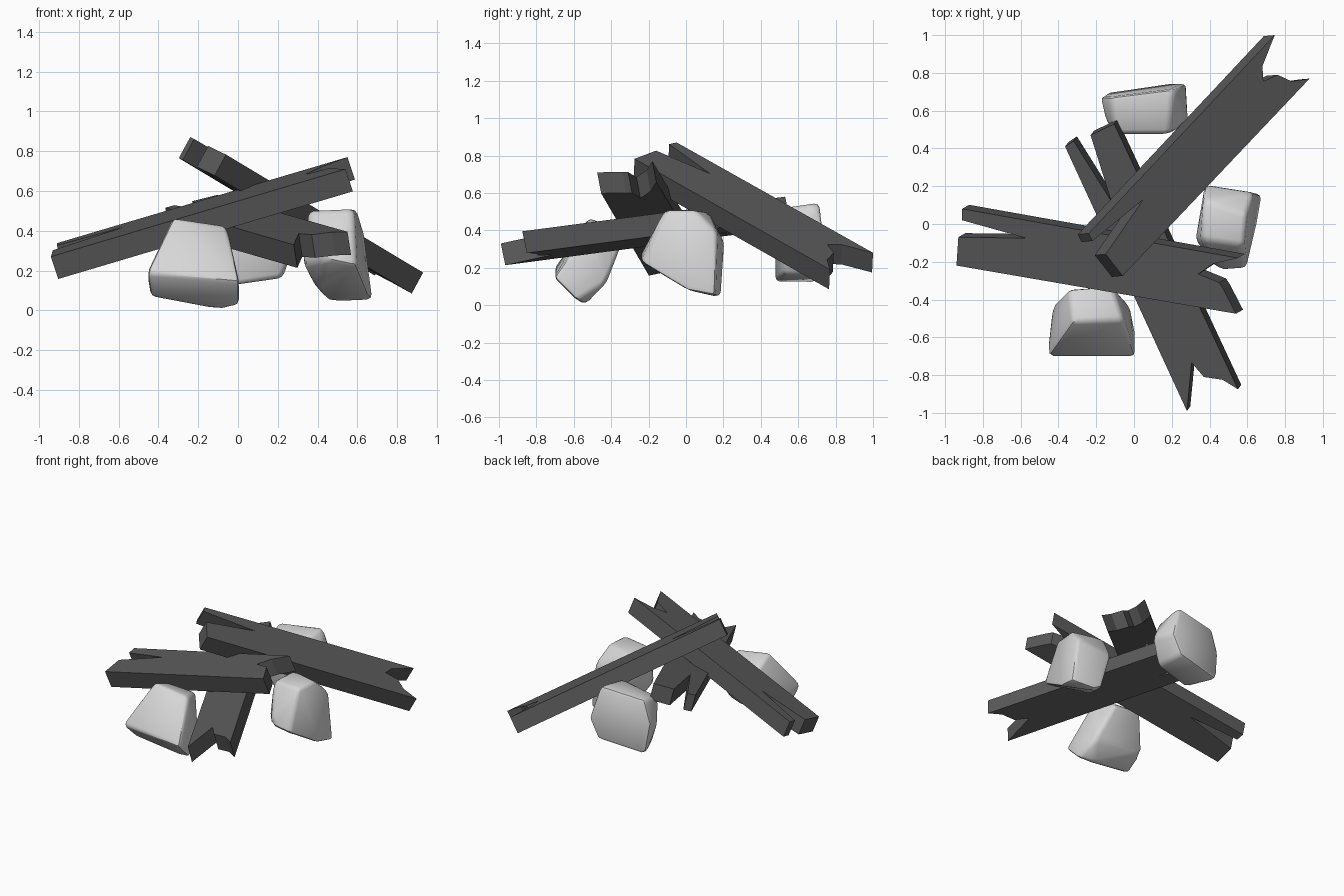
import bpy, bmesh, math
from mathutils import Vector

if "Cube" in bpy.data.objects:
    bpy.data.objects.remove(bpy.data.objects["Cube"])


def material(name, value):
    m = bpy.data.materials.new(name)
    m.diffuse_color = (value, value, value, 1)
    m.use_nodes = True
    m.node_tree.nodes["Principled BSDF"].inputs["Base Color"].default_value = m.diffuse_color
    return m


wood = material("charred_wood", 0.10)
rock = material("pale_stone", 0.68)


def finish(bm, name, mat, smooth=False):
    bmesh.ops.recalc_face_normals(bm, faces=bm.faces[:])
    for f in bm.faces:
        f.smooth = smooth
    me = bpy.data.meshes.new(name)
    bm.to_mesh(me)
    bm.free()
    if smooth:
        me.set_sharp_from_angle(angle=math.radians(38))
    me.materials.append(mat)
    ob = bpy.data.objects.new(name, me)
    bpy.context.collection.objects.link(ob)


def plank(name, plane, outline, thick=0.12):
    """Top-view outline laid on a sloping plane, thickened square to it."""
    p, q, r = (Vector(v) for v in plane)
    n = (q - p).cross(r - p).normalized()
    if n.z < 0:
        n = -n
    bm = bmesh.new()
    top = [Vector((x, y, p.z - (n.x * (x - p.x) + n.y * (y - p.y)) / n.z))
           for x, y in outline]
    a = [bm.verts.new(v) for v in top]
    b = [bm.verts.new(v - n * thick) for v in top]
    bm.faces.new(a)
    bm.faces.new(b[::-1])
    for i in range(len(a)):
        j = (i + 1) % len(a)
        bm.faces.new((a[i], b[i], b[j], a[j]))
    finish(bm, name, wood)


def stone(name, points):
    """Convex boulder around a few corner points, edges rounded."""
    bm = bmesh.new()
    pts = [Vector(p) for p in points]
    c = sum(pts, Vector()) / len(pts)
    for p in pts:
        v = c + (p - c) * 1.04
        v.z = max(v.z, 0)
        bm.verts.new(v)
    res = bmesh.ops.convex_hull(bm, input=bm.verts[:])
    junk = {g for g in res["geom_interior"] + res["geom_unused"]
            if isinstance(g, bmesh.types.BMVert) and g.is_valid}
    bmesh.ops.delete(bm, geom=list(junk), context='VERTS')
    bmesh.ops.dissolve_limit(bm, angle_limit=math.radians(14),
                             verts=bm.verts[:], edges=bm.edges[:])
    bmesh.ops.recalc_face_normals(bm, faces=bm.faces[:])
    bmesh.ops.bevel(bm, geom=bm.edges[:], offset=0.025, segments=2,
                    profile=0.5, affect='EDGES', clamp_overlap=True)
    finish(bm, name, rock, True)


# Three split planks with notched ends
plank("upper_plank",
      [(-0.24, -0.05, 0.87), (0.93, 0.77, 0.19), (0.745, 1.0, 0.28)],
      [(-0.24, -0.05), (-0.22, -0.09), (0.05, 0.13), (-0.15, -0.16),
       (-0.06, -0.275), (0.93, 0.77), (0.835, 0.755), (0.76, 0.79),
       (0.685, 0.755), (0.68, 0.835), (0.745, 1.0)])
plank("middle_plank",
      [(-0.94, -0.22, 0.27), (0.54, -0.475, 0.71), (0.55, -0.18, 0.77)],
      [(-0.94, -0.22), (0.54, -0.475), (0.47, -0.34), (0.45, -0.31),
       (0.34, -0.265), (0.42, -0.21), (0.55, -0.18), (-0.91, 0.08),
       (-0.91, 0.02), (-0.57, -0.075), (-0.93, -0.07)])
plank("lower_plank",
      [(0.28, -0.99, 0.33), (0.55, -0.875, 0.395), (-0.105, 0.53, 0.58)],
      [(0.28, -0.99), (0.305, -0.735), (0.37, -0.81), (0.47, -0.825),
       (0.55, -0.875), (-0.105, 0.53), (-0.23, 0.47), (-0.12, 0.12),
       (-0.32, 0.44), (-0.365, 0.41)])

# Three boulders around the planks
stone("front_stone",
      [(-0.45, -0.70, 0.19), (0.0, -0.70, 0.15), (-0.43, -0.58, 0.07),
       (-0.10, -0.54, 0.0), (0.0, -0.58, 0.03), (-0.32, -0.52, 0.46),
       (-0.06, -0.51, 0.42), (-0.34, -0.35, 0.39), (-0.12, -0.33, 0.37),
       (-0.42, -0.43, 0.15), (-0.03, -0.43, 0.12)])
stone("right_stone",
      [(0.58, -0.11, 0.50), (0.59, 0.05, 0.50), (0.63, 0.16, 0.39),
       (0.67, 0.15, 0.06), (0.65, 0.0, 0.09), (0.59, -0.23, 0.23),
       (0.36, -0.08, 0.49), (0.37, 0.12, 0.49), (0.38, 0.20, 0.33),
       (0.45, 0.18, 0.05), (0.40, 0.0, 0.12), (0.33, -0.08, 0.23),
       (0.45, -0.24, 0.26)])
stone("back_stone",
      [(-0.12, 0.67, 0.51), (0.20, 0.71, 0.54), (0.27, 0.74, 0.30),
       (0.20, 0.74, 0.17), (-0.14, 0.69, 0.13), (-0.17, 0.67, 0.35),
       (-0.10, 0.48, 0.46), (0.18, 0.48, 0.51), (0.28, 0.54, 0.35),
       (0.22, 0.52, 0.17), (-0.05, 0.48, 0.13), (-0.14, 0.55, 0.30)])
